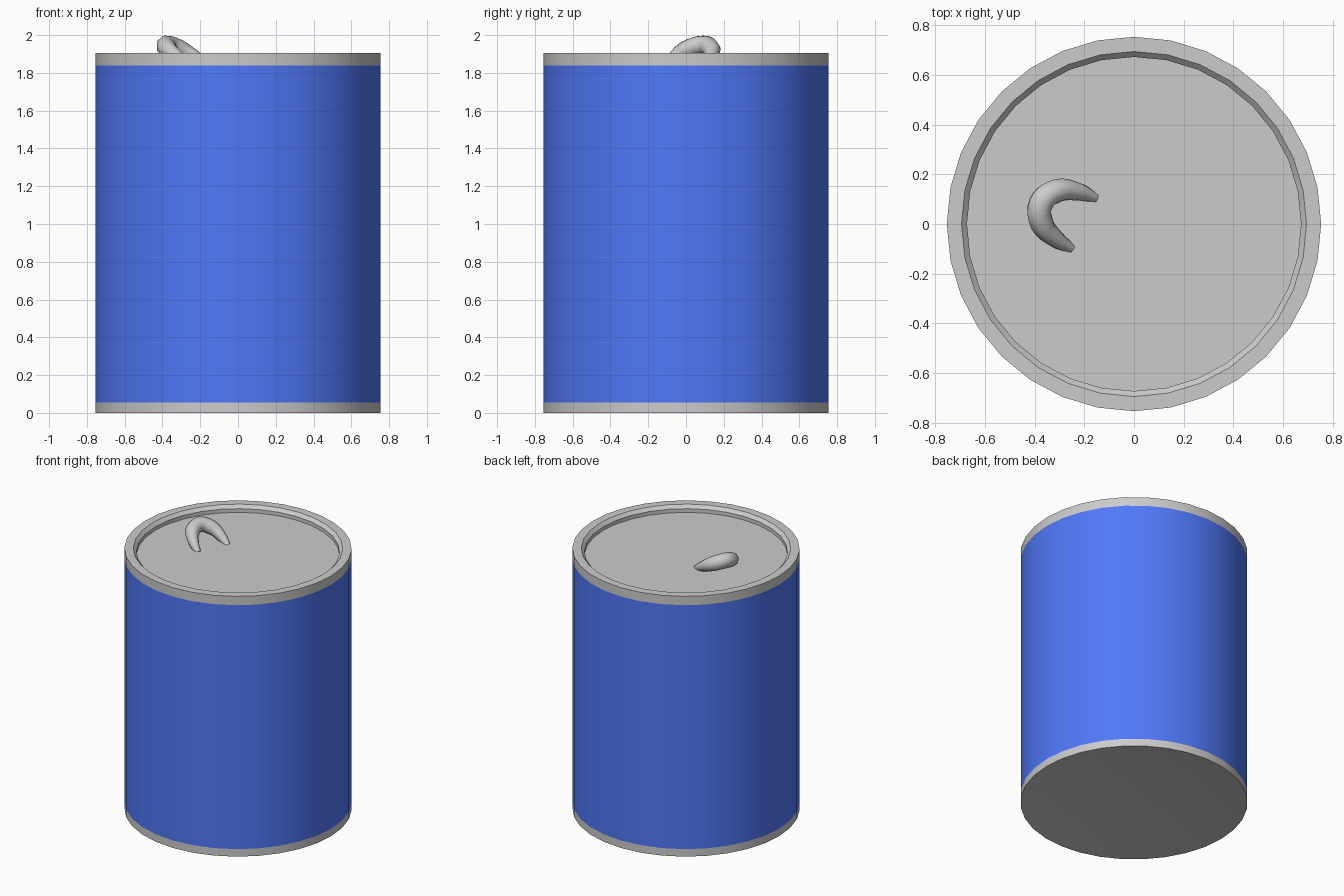
import bpy, bmesh, math

if "Cube" in bpy.data.objects:
    bpy.data.objects.remove(bpy.data.objects["Cube"])

SIDES = 32
R = 0.754


def smooth(obj, angle=35):
    bpy.ops.object.select_all(action='DESELECT')
    obj.select_set(True)
    bpy.context.view_layer.objects.active = obj
    bpy.ops.object.shade_smooth_by_angle(angle=math.radians(angle))


def lathe(name, profile, cap=None):
    """Turn (radius, z) points around z; cap closes the 'first' or 'last' ring."""
    bm = bmesh.new()
    rings = [[bm.verts.new((r * math.cos(2 * math.pi * i / SIDES),
                            r * math.sin(2 * math.pi * i / SIDES), z))
              for i in range(SIDES)] for r, z in profile]
    for a, b in zip(rings, rings[1:]):
        for i in range(SIDES):
            j = (i + 1) % SIDES
            bm.faces.new((a[i], a[j], b[j], b[i]))
    if cap == 'first':
        bm.faces.new(rings[0][::-1])
    elif cap == 'last':
        bm.faces.new(rings[-1])
    mesh = bpy.data.meshes.new(name)
    bm.to_mesh(mesh)
    bm.free()
    obj = bpy.data.objects.new(name, mesh)
    bpy.context.collection.objects.link(obj)
    smooth(obj)
    return obj


# Can body: bottom rim with shallow hollow base, coloured label, recessed lid
hollow = [(R * t, 0.04 * (1 - t * t)) for t in (0.1, 0.3, 0.5, 0.7, 0.85)]
lathe("bottom_rim", hollow + [(R, 0), (R, 0.055)], 'first')
label = lathe("label", [(R, 0.055), (R, 1.84)])
lathe("lid", [(R, 1.84), (R, 1.905), (0.695, 1.905),
              (0.673, 1.882), (0.673, 1.855)], 'last')

blue = bpy.data.materials.new("label_blue")
blue.diffuse_color = (0.08, 0.19, 0.95, 1)
blue.use_nodes = True
blue.node_tree.nodes["Principled BSDF"].inputs["Base Color"].default_value = blue.diffuse_color
label.data.materials.append(blue)

# Pull tab: tapered hook, mirrored about its own axis (along, across, height, radius)
half = [(0.34, 0.07, 1.927, 0.05), (0.26, 0.105, 1.883, 0.036), (0.185, 0.113, 1.842, 0.02)]
path = [(u, -v, z, r) for u, v, z, r in reversed(half)] + [(0.375, 0, 1.948, 0.052)] + half
curve = bpy.data.curves.new("pull_tab", 'CURVE')
curve.dimensions = '3D'
curve.bevel_depth = 1.0
curve.bevel_resolution = 2
curve.resolution_u = 4
curve.use_fill_caps = True
spline = curve.splines.new('BEZIER')
spline.bezier_points.add(len(path) - 1)
for p, (u, v, z, r) in zip(spline.bezier_points, path):
    v -= 0.085
    p.co = (-0.9 * u + 0.43 * v, 0.43 * u + 0.9 * v, z)
    p.radius = r
    p.handle_left_type = p.handle_right_type = 'AUTO'
tab = bpy.data.objects.new("pull_tab", curve)
bpy.context.collection.objects.link(tab)
bpy.ops.object.select_all(action='DESELECT')
tab.select_set(True)
bpy.context.view_layer.objects.active = tab
bpy.ops.object.convert(target='MESH')
smooth(bpy.context.view_layer.objects.active, 50)
